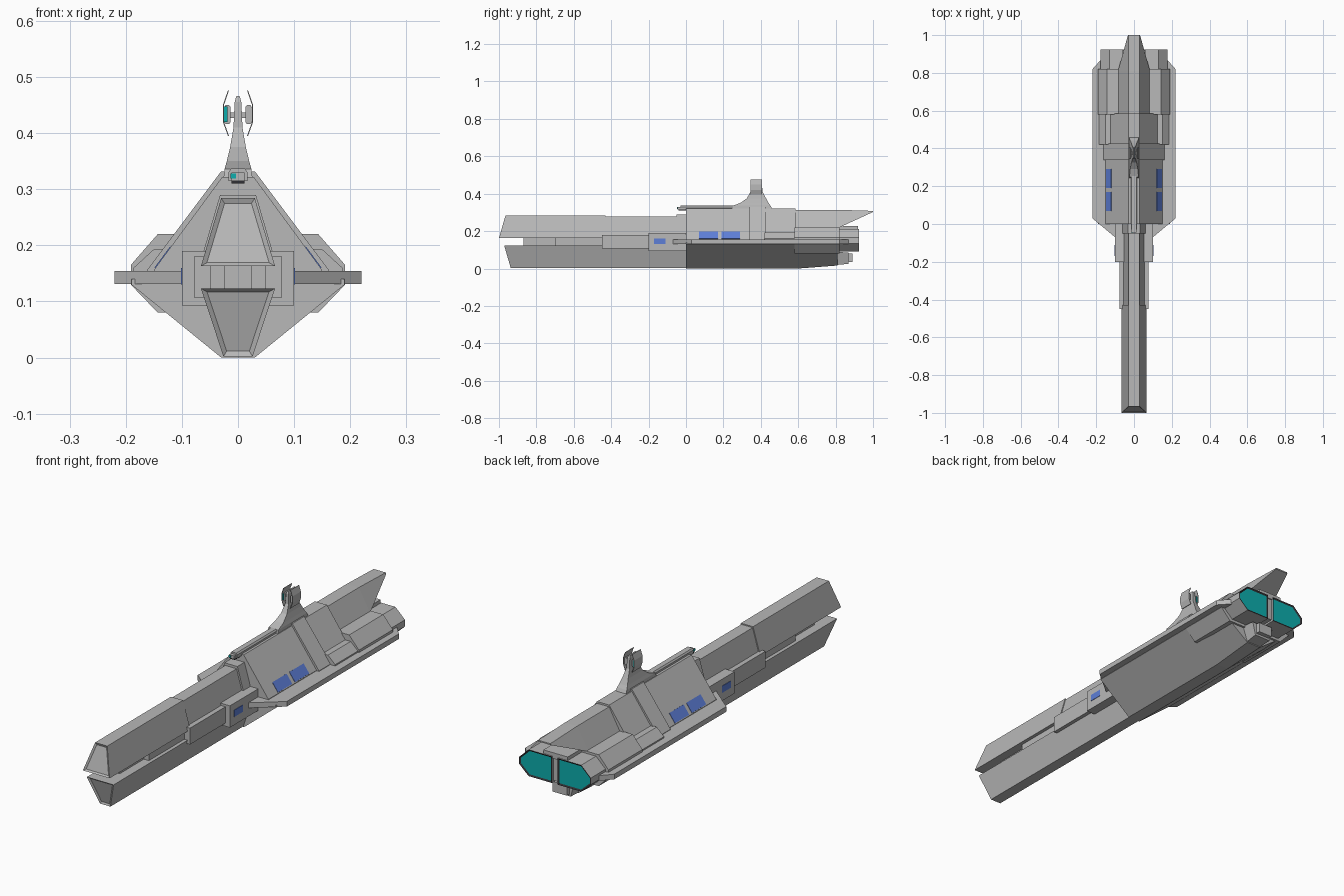
import bpy, bmesh


def material(name, r, g, b):
    m = bpy.data.materials.new(name)
    m.diffuse_color = (r, g, b, 1)
    return m


GREY = material("hull grey", 0.48, 0.48, 0.48)
DARK = material("dark trim", 0.03, 0.03, 0.035)
TEAL = material("engine teal", 0.004, 0.42, 0.42)
BLUE = material("window blue", 0.11, 0.21, 0.68)


def loft(name, sections, mat=GREY, inset=None):
    """Skin equal-length rings; inset = (cap, thickness, depth, rim, inner)."""
    bm = bmesh.new()
    rings = [[bm.verts.new(p) for p in s] for s in sections]
    n = len(rings[0])
    for a, b in zip(rings, rings[1:]):
        for i in range(n):
            j = (i + 1) % n
            bm.faces.new((a[i], a[j], b[j], b[i]))
    caps = [bm.faces.new(rings[0]), bm.faces.new(rings[-1])]
    bmesh.ops.recalc_face_normals(bm, faces=bm.faces[:])
    mats = [mat]
    if inset:
        cap, thick, depth, rim, inner = inset
        mats += [rim, inner]
        r = bmesh.ops.inset_region(bm, faces=[caps[cap]], thickness=thick,
                                   depth=depth, use_even_offset=True)
        for f in r["faces"]:
            f.material_index = 1
        caps[cap].material_index = 2
    me = bpy.data.meshes.new(name)
    bm.to_mesh(me)
    bm.free()
    for m in mats:
        me.materials.append(m)
    ob = bpy.data.objects.new(name, me)
    bpy.context.collection.objects.link(ob)
    return ob


def ring(half, y):
    """Mirror a right-hand (x, z) outline into a full ring at y."""
    full = half + [(-x, z) for x, z in reversed(half)]
    return [(x, y, z) for x, z in full]


def sym(name, half, y0, y1, mat=GREY):
    return loft(name, [ring(half, y0), ring(half, y1)], mat)


def block(name, w, y0, y1, z0, z1, mat=GREY):
    return sym(name, [(w, z1), (w, z0)], y0, y1, mat)


def pair(name, pts, y0, y1, mat=GREY, inset=None):
    """One prism on each side of the ship."""
    for s, side in ((1, "right"), (-1, "left")):
        loft(f"{side}_{name}", [[(s * x, y, z) for x, z in pts] for y in (y0, y1)],
             mat, inset)


# Forward prongs with slanted, recessed nose panels
top = [(0.03, 0.284), (0.066, 0.163)]
loft("upper_prong", [[(x, -1 + (0.035 if z > 0.2 else 0), z) for x, _, z in ring(top, 0)],
                     ring(top, -0.43)], GREY, (0, 0.008, -0.006, GREY, GREY))
sym("upper_prong_neck", [(0.028, 0.279), (0.061, 0.163)], -0.44, 0.02)
sym("upper_prong_collar", [(0.032, 0.29), (0.07, 0.16)], -0.05, 0.02)
low = [(0.066, 0.123), (0.026, 0.002)]
loft("lower_prong", [[(x, -0.972 + (0.035 if z < 0.1 else 0), z) for x, _, z in ring(low, 0)],
                     ring(low, 0.02)], GREY, (0, 0.008, -0.006, GREY, GREY))

# Stepped core between the prongs
for i, (w, y, z0, z1) in enumerate([(0.025, -0.87, 0.118, 0.168), (0.05, -0.70, 0.119, 0.167),
                                    (0.078, -0.45, 0.107, 0.18), (0.1, -0.2, 0.093, 0.19)]):
    block(f"core_step_{i + 1}", w, y, 0.02, z0, z1)
pair("core_window", [(0.098, 0.13), (0.102, 0.13), (0.102, 0.16), (0.098, 0.16)],
     -0.17, -0.11, BLUE)

# Main hull, lower and upper
keel = [(0.19, 0.14), (0.19, 0.13), (0.03, 0)]
tail = [(0.19, 0.14), (0.19, 0.13), (0.035, 0.016)]
loft("lower_hull", [ring(keel, 0), ring(keel, 0.6), ring(tail, 0.81)])
sym("upper_hull", [(0.028, 0.322), (0.15, 0.156), (0.15, 0.14)], 0, 0.35)
sym("upper_hull_band", [(0.03, 0.332), (0.162, 0.156), (0.162, 0.14)], 0.34, 0.425)
sym("upper_hull_rear", [(0.03, 0.322), (0.15, 0.156), (0.15, 0.14)], 0.42, 0.585)
for y in (0.07, 0.19):
    pair("hull_window", [(0.147, 0.158), (0.149, 0.16), (0.121, 0.198), (0.118, 0.196)],
         y, y + 0.1, BLUE)

# Flat side wing
plan = [(0.1, -0.07), (0.22, 0.03), (0.22, 0.82), (0.175, 0.87)]
plan += [(-x, y) for x, y in reversed(plan)]
loft("side_wing", [[(x, y, z) for x, y in plan] for z in (0.131, 0.154)])

# Tail fin with an undercut rear
fin = [(0.03, 0.314), (0.085, 0.215)]
loft("tail_fin", [ring(fin, 0.58), ring(fin, 0.81),
                  ring([(0.03, 0.308), (0.032, 0.302)], 1.0)])
block("tail_plate", 0.06, 0.8, 0.92, 0.2, 0.226)

# Engine housings and glowing nozzles
sym("engine_shoulder", [(0.15, 0.193), (0.186, 0.16), (0.186, 0.128), (0.15, 0.1)], 0.42, 0.59)
sym("engine_housing", [(0.143, 0.22), (0.191, 0.165), (0.191, 0.13), (0.143, 0.08)], 0.58, 0.82)
pair("engine_nozzle", [(0.014, 0.21), (0.13, 0.21), (0.177, 0.165), (0.177, 0.135),
                       (0.13, 0.092), (0.014, 0.092)], 0.81, 0.925, GREY,
     (1, 0.007, -0.004, DARK, TEAL))
block("engine_divider", 0.016, 0.8, 0.915, 0.1, 0.205)
loft("lower_tail_block", [ring([(0.06, 0.09), (0.035, 0.018)], 0.79),
                          ring([(0.055, 0.085), (0.04, 0.025)], 0.87)])
block("lower_tail_vent", 0.035, 0.86, 0.89, 0.035, 0.08)

# Dorsal spine and small lookout at its front
sym("dorsal_spine", [(0.012, 0.337), (0.017, 0.33), (0.017, 0.315)], -0.03, 0.3)
block("lookout", 0.012, -0.045, 0.01, 0.315, 0.33)
block("lookout_base", 0.012, -0.04, 0.01, 0.31, 0.316, DARK)
loft("lookout_lamp", [[(x, y, z) for x, z in ((-0.013, 0.319), (-0.004, 0.319),
                                              (-0.004, 0.328), (-0.013, 0.328))]
                      for y in (-0.047, -0.03)], TEAL)

# Sensor tower, flared at the base
levels = [(0.31, 0.24, 0.465, 0.027), (0.336, 0.25, 0.452, 0.024), (0.35, 0.29, 0.442, 0.02),
          (0.375, 0.325, 0.428, 0.014), (0.41, 0.345, 0.41, 0.008), (0.455, 0.347, 0.405, 0.006),
          (0.466, 0.352, 0.4, 0.003)]
loft("sensor_tower", [[(-w, a, z), (w, a, z), (w, b, z), (-w, b, z)] for z, a, b, w in levels])
block("sensor_crossbar", 0.02, 0.365, 0.385, 0.427, 0.437)
pair("sensor_pod", [(0.013, 0.42), (0.016, 0.416), (0.022, 0.416), (0.025, 0.42),
                    (0.025, 0.446), (0.022, 0.45), (0.016, 0.45), (0.013, 0.446)], 0.352, 0.398)
pair("sensor_shield", [(0.016, 0.476), (0.025, 0.45), (0.025, 0.42), (0.016, 0.395),
                       (0.018, 0.395), (0.027, 0.42), (0.027, 0.45), (0.018, 0.476)],
     0.345, 0.405)
loft("sensor_lamp", [[(x, y, z) for x, z in ((-0.0255, 0.42), (-0.019, 0.42),
                                             (-0.019, 0.447), (-0.0255, 0.447))]
                     for y in (0.349, 0.401)], TEAL)
